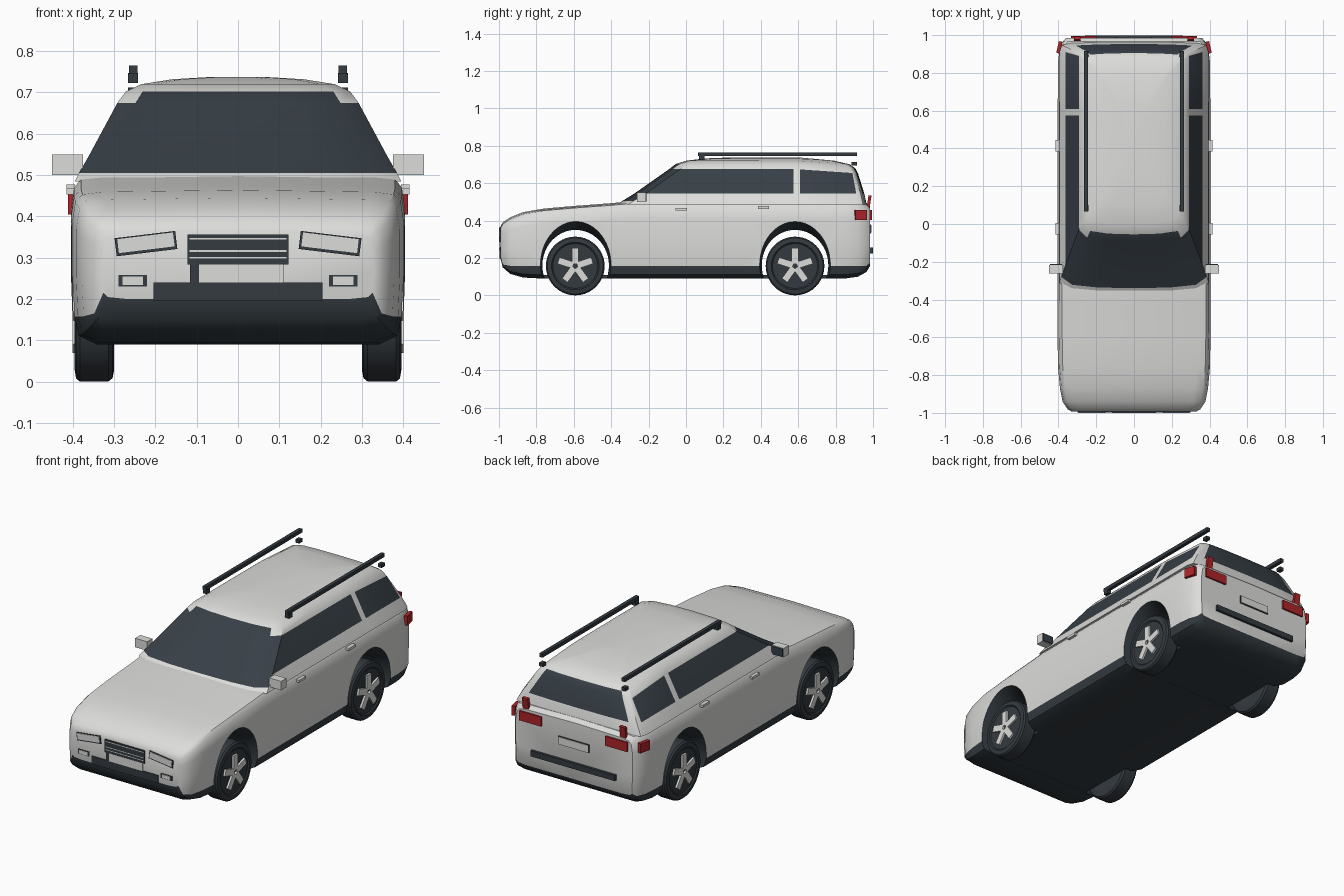
import bpy, bmesh, math
from mathutils import Matrix, Vector

if "Cube" in bpy.data.objects:
    bpy.data.objects.remove(bpy.data.objects["Cube"])


def material(name, c):
    m = bpy.data.materials.new(name)
    m.diffuse_color = (*c, 1)
    m.use_nodes = True
    m.node_tree.nodes["Principled BSDF"].inputs["Base Color"].default_value = m.diffuse_color
    return m


PAINT = material("light grey paint", (0.72, 0.72, 0.71))
DARK = material("dark trim", (0.033, 0.043, 0.051))
GLASS = material("dark glass", (0.038, 0.050, 0.062))
RED = material("tail light red", (0.42, 0.018, 0.022))
RUBBER = material("tyre rubber", (0.034, 0.042, 0.050))


def finish(name, bm, mats, angle=35):
    bmesh.ops.recalc_face_normals(bm, faces=bm.faces)
    me = bpy.data.meshes.new(name)
    bm.to_mesh(me)
    bm.free()
    for m in mats:
        me.materials.append(m)
    ob = bpy.data.objects.new(name, me)
    bpy.context.collection.objects.link(ob)
    smooth(ob, angle)
    return ob


def smooth(ob, angle):
    bpy.ops.object.select_all(action='DESELECT')
    ob.select_set(True)
    bpy.context.view_layer.objects.active = ob
    bpy.ops.object.shade_smooth_by_angle(angle=math.radians(angle))


def loft(name, rings, mats, rule=lambda i, j: 0, angle=35):
    """Skin closed rings of equal point count and cap both ends."""
    bm = bmesh.new()
    vs = [[bm.verts.new(p) for p in r] for r in rings]
    n = len(rings[0])
    for i in range(len(vs) - 1):
        for j in range(n):
            k = (j + 1) % n
            f = bm.faces.new((vs[i][j], vs[i][k], vs[i + 1][k], vs[i + 1][j]))
            f.material_index = rule(i, j)
    for r in (vs[0], vs[-1]):
        bm.faces.new(r).material_index = rule(-1, 0)
    return finish(name, bm, mats, angle)


def mirror_ring(half):
    return half + [(-x, y, z) for x, y, z in reversed(half[1:-1])]


def boxes(name, mat, items, mirror=True):
    """items: (centre, size, axis, angle); mirrored across x when asked."""
    bm = bmesh.new()
    for c, s, *rot in items:
        r = Matrix.Rotation(rot[1], 4, rot[0]) if rot else Matrix()
        m = Matrix.Translation(c) @ r @ Matrix.Diagonal((*s, 1))
        for side in ((1, -1) if mirror else (1,)):
            bmesh.ops.create_cube(bm, size=1, matrix=Matrix.Diagonal((side, 1, 1, 1)) @ m)
    return finish(name, bm, [mat])


# Lower body: cross-sections (y, half width, bottom z, top z)
stations = [(-.993, .33, .20, .36), (-.98, .352, .15, .385), (-.94, .378, .115, .412),
            (-.87, .392, .095, .44), (-.76, .402, .09, .459), (-.6, .405, .09, .473),
            (-.4, .405, .09, .488), (-.3, .405, .09, .497), (.3, .405, .09, .497),
            (.85, .403, .09, .497), (.92, .395, .10, .497), (.965, .378, .125, .49),
            (.985, .36, .16, .47)]


def section(y, w, zb, zt):
    zs = max(.158, zb + .015)
    h = zt - zs
    return mirror_ring([(0, y, zb), (w - .06, y, zb), (w - .015, y, zb + .3 * (zs - zb)),
                        (w - .004, y, zs), (w, y, zs + .35 * h), (w, y, zs + .75 * h),
                        (w - .008, y, zs + .92 * h), (w - .025, y, zs + .98 * h),
                        (w - .07, y, zt), (0, y, zt + .005)])


body = loft("lower_body", [section(*s) for s in stations], [PAINT, DARK],
            lambda i, j: int(i >= 0 and (j < 3 or j >= 15)))

# Wheel arches: flared tunnels cut through the body
for y0 in (-.59, .583):
    arch = []
    for x, ry, rz in ((-.5, .19, .235), (-.405, .19, .235), (-.33, .178, .19),
                      (.33, .178, .19), (.405, .19, .235), (.5, .19, .235)):
        arch.append([(x, y0 + ry * math.cos(a * math.tau / 48), .16 + rz * math.sin(a * math.tau / 48))
                     for a in range(48)])
    cutter = loft("arch_cutter", arch, [PAINT, DARK], lambda i, j: 1)
    cutter.hide_render = True
    mod = body.modifiers.new("arch", 'BOOLEAN')
    mod.operation = 'DIFFERENCE'
    mod.solver = 'EXACT'
    mod.object = cutter
    bpy.context.view_layer.objects.active = body
    bpy.ops.object.modifier_apply(modifier=mod.name)
    bpy.data.objects.remove(cutter)
smooth(body, 35)
boxes("floor_plate", DARK, [((0, 0, .1), (.6, 1.6, .018))], False)

# Cabin: stacked outlines (z, front y, rear y, half width)
levels = [(.485, -.37, .966, .395), (.505, -.34, .962, .385), (.545, -.275, .953, .362),
          (.675, -.09, .92, .292), (.702, -.055, .905, .272), (.72, 0, .875, .235),
          (.732, .1, .79, .16), (.738, .25, .62, .06)]


def outline(z, yf, yr, w):
    pts = [(0, yf), (.5 * w, yf + .004), (.85 * w, yf + .018), (w, yf + .06)]
    pts += [(w, min(max(y, yf + .09 + .01 * k), yr - .03 - .01 * (3 - k)))
            for k, y in enumerate((.25, .575, .61, .91))]
    pts += [(.97 * w, yr - .02), (.85 * w, yr - .008), (.5 * w, yr - .002), (0, yr)]
    drop = min(1, max(0, (z - .545) / .13))
    return mirror_ring([(x, y, z - drop * .022 * (max(0, y - .5) / .4) ** 2) for x, y in pts])


def cabin_rule(i, j):
    k = min(j, 21 - j)
    windscreen = (k < 2 and 1 <= i <= 3) or (k == 2 and 1 <= i <= 2)
    side = k in (3, 4, 6) and i == 2
    rear = k >= 9 and i in (2, 3)
    return int(windscreen or side or rear)


loft("cabin", [outline(*v) for v in levels], [PAINT, GLASS], cabin_rule)

# Wheels: lathed tyre and five spokes
tyre = [(.30, .11), (.30, .13), (.304, .149), (.314, .157), (.383, .157), (.392, .15),
        (.396, .127), (.390, .12), (.390, .03)]
for label, y0 in (("front", -.592), ("rear", .583)):
    for side, s in (("right", 1), ("left", -1)):
        loft(f"{label}_{side}_tyre",
             [[(s * x, y0 + r * math.cos(a * math.tau / 40), .157 + r * math.sin(a * math.tau / 40))
               for a in range(40)] for x, r in tyre], [RUBBER])
    spokes = []
    for k in range(5):
        a = k * math.tau / 5
        spokes.append(((.393, y0 - .053 * math.sin(a), .157 + .053 * math.cos(a)),
                       (.016, .036, .084), 'X', a))
    boxes(f"{label}_wheel_spokes", PAINT, spokes)

# Roof rails with feet
boxes("roof_rails", DARK, [((.254, .49, .755), (.02, .85, .02)),
                           ((.254, .085, .735), (.024, .03, .024)),
                           ((.254, .9, .703), (.024, .03, .018))])

# Door mirrors and handles
boxes("door_mirrors", PAINT, [((.413, -.24, .525), (.074, .046, .05))])
boxes("mirror_glass", GLASS, [((.413, -.215, .525), (.066, .006, .044))])
boxes("door_handles", PAINT, [((.405, -.025, .46), (.02, .06, .014)),
                              ((.405, .415, .47), (.02, .06, .014))])

# Front lamps
boxes("headlight_frames", DARK, [((.223, -.99, .334), (.148, .014, .044), 'Y', .12)])
boxes("headlights", PAINT, [((.223, -.994, .336), (.136, .012, .034), 'Y', .12)])
boxes("fog_lamp_frames", DARK, [((.255, -.988, .244), (.07, .014, .027))])
boxes("fog_lamps", PAINT, [((.255, -.993, .244), (.05, .01, .02))])

# Grille, intake and front plate
boxes("grille", DARK, [((0, -.992, .32), (.245, .014, .072))], False)
boxes("grille_slats", PAINT, [((0, -.996, z), (.235, .008, .004)) for z in (.3, .316, .346)], False)
boxes("lower_intake", DARK, [((0, -.99, .218), (.41, .014, .044))], False)
boxes("front_plate_edge", DARK, [((-.105, -.99, .262), (.022, .014, .044))], False)
boxes("front_plate", PAINT, [((.008, -.992, .262), (.205, .014, .044))], False)

# Tail lights, rear plate and bumper strip
boxes("tail_lights", RED, [((.265, .985, .43), (.135, .02, .052)),
                           ((.30, .978, .495), (.035, .016, .08), 'X', -.15),
                           ((.395, .935, .43), (.02, .064, .052), 'Z', .22)])
boxes("rear_plate_edge", DARK, [((0, .986, .355), (.19, .008, .046))], False)
boxes("rear_plate", PAINT, [((0, .989, .355), (.18, .008, .04))], False)
boxes("rear_bumper_strip", DARK, [((0, .99, .24), (.52, .018, .032))], False)
